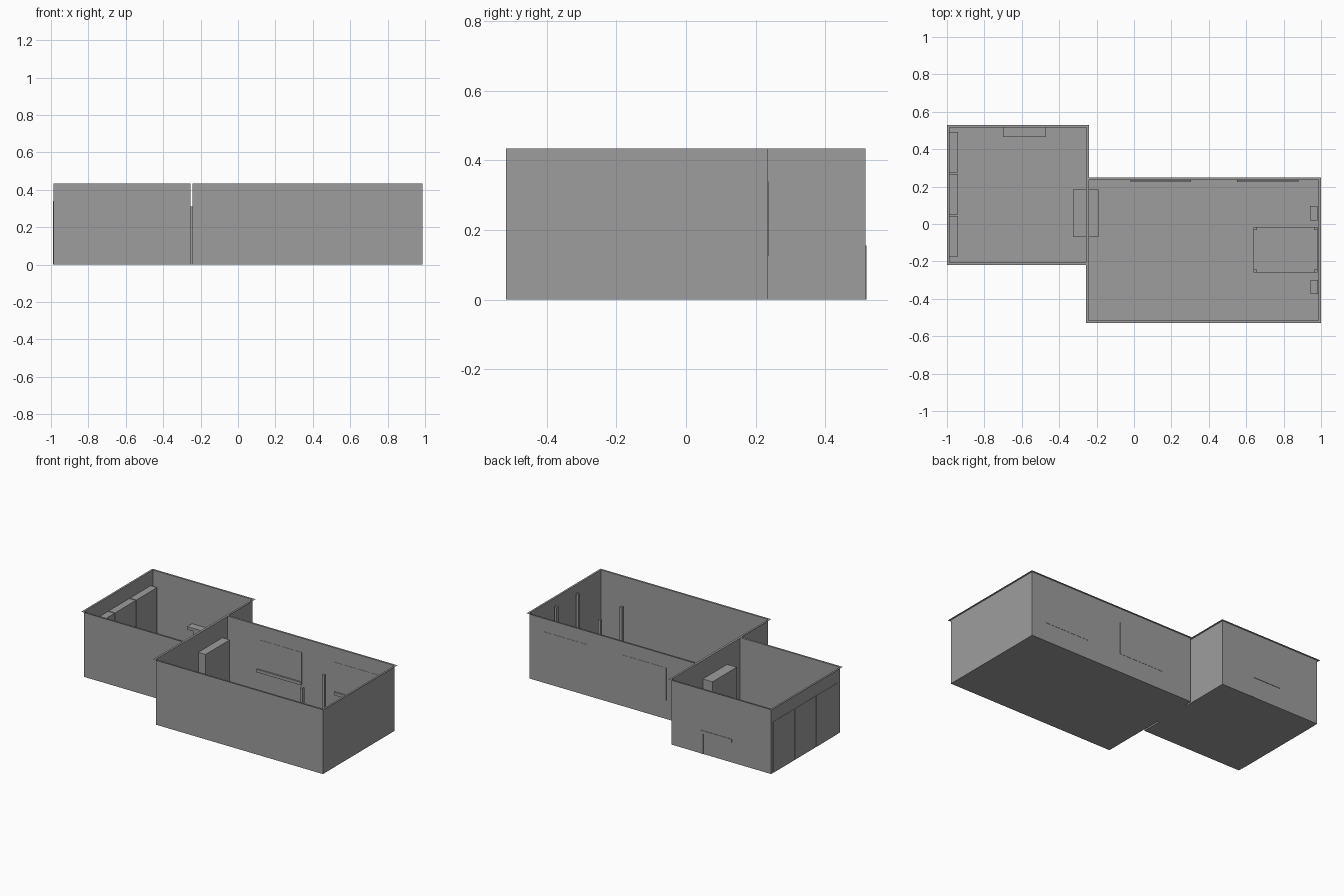
import bpy
import bmesh

cube = bpy.data.objects.get("Cube")
if cube:
    bpy.data.objects.remove(cube, do_unlink=True)

grey = bpy.data.materials.new("plain grey")
grey.use_nodes = True
grey.diffuse_color = (0.34, 0.34, 0.34, 1)
grey.node_tree.nodes["Principled BSDF"].inputs["Base Color"].default_value = (0.34, 0.34, 0.34, 1)

WALL_TOP = 0.435
RIM = 0.013


def finish(bm, name):
    mesh = bpy.data.meshes.new(name)
    bm.to_mesh(mesh)
    bm.free()
    mesh.materials.append(grey)
    obj = bpy.data.objects.new(name, mesh)
    bpy.context.collection.objects.link(obj)
    return obj


def box(name, x, y, z):
    """Box spanning the given (low, high) ranges."""
    bm = bmesh.new()
    bmesh.ops.create_cube(bm, size=1)
    for v in bm.verts:
        for axis, (low, high) in enumerate((x, y, z)):
            v.co[axis] = low if v.co[axis] < 0 else high
    return finish(bm, name)


def room(name, x, y):
    """Open-topped shell: floor, thin walls and a flat rim turned outwards."""
    bm = bmesh.new()

    def ring(grow, z):
        x0, x1, y0, y1 = x[0] - grow, x[1] + grow, y[0] - grow, y[1] + grow
        return [bm.verts.new(p) for p in ((x0, y0, z), (x1, y0, z), (x1, y1, z), (x0, y1, z))]

    base, top, lip = ring(0, 0), ring(0, WALL_TOP), ring(RIM, WALL_TOP)
    bm.faces.new(base[::-1])
    for low, high in ((base, top), (top, lip)):
        for i in range(4):
            j = (i + 1) % 4
            if low is base:
                bm.faces.new((low[i], low[j], high[j], high[i]))
            else:
                bm.faces.new((low[i], high[i], high[j], low[j]))
    return finish(bm, name)


# Room shells
room("small_room", (-0.987, -0.254), (-0.207, 0.516))
room("large_room", (-0.243, 0.987), (-0.517, 0.235))

# Doorway block joining the rooms
box("doorway", (-0.325, -0.19), (-0.07, 0.185), (0, 0.31))

# Row of cabinets along the side wall
for i in range(3):
    start = -0.175 + i * 0.225
    box(f"cabinet_{i + 1}", (-0.989, -0.94), (start, start + 0.218), (0, 0.34))

# Desk against the back wall
box("desk_top", (-0.70, -0.47), (0.465, 0.519), (0.135, 0.155))
box("desk_side_panel", (-0.49, -0.47), (0.47, 0.519), (0, 0.135))
box("desk_leg", (-0.66, -0.63), (0.47, 0.51), (0, 0.135))

# Windows with inner sills
for i, (x0, x1) in enumerate(((-0.02, 0.305), (0.55, 0.88))):
    box(f"window_{i + 1}", (x0, x1), (0.2335, 0.2365), (0.145, 0.34))
    box(f"window_sill_{i + 1}", (x0, x1), (0.224, 0.2365), (0.125, 0.145))

# Four-post bed
box("bed_base", (0.64, 0.98), (-0.26, -0.015), (0.04, 0.12))
for i, x in enumerate((0.64, 0.962)):
    for j, y in enumerate((-0.26, -0.033)):
        box(f"bed_post_{i}{j}", (x, x + 0.018), (y, y + 0.018), (0, 0.384))

# Low bedside stands
box("bedside_stand_back", (0.94, 0.98), (0.02, 0.095), (0, 0.08))
box("bedside_stand_front", (0.945, 0.985), (-0.375, -0.30), (0, 0.07))
